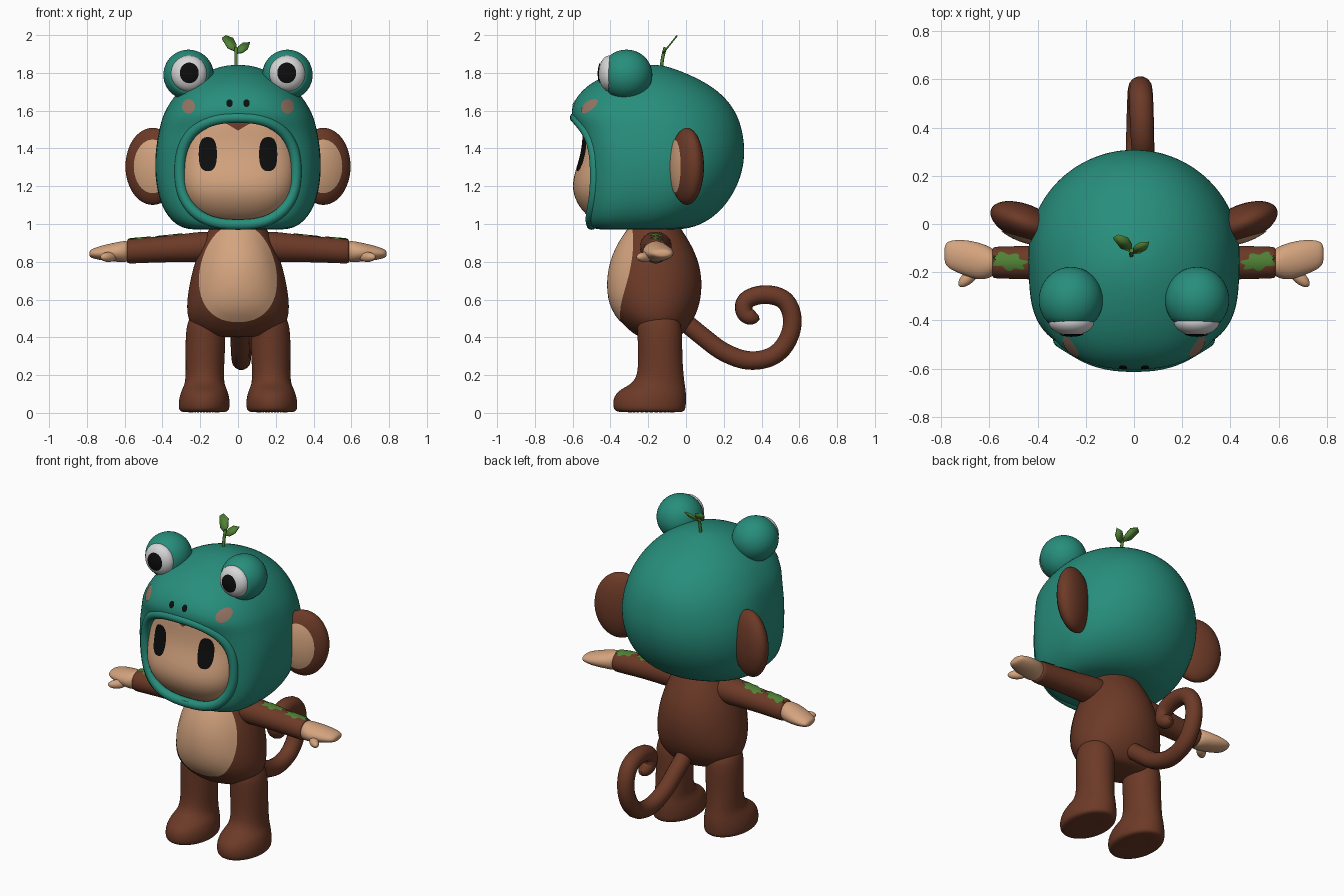
import bpy, bmesh, math
from mathutils import Matrix, Vector
from mathutils.bvhtree import BVHTree

if "Cube" in bpy.data.objects:
    bpy.data.objects.remove(bpy.data.objects["Cube"])


def material(name, rgb):
    m = bpy.data.materials.new(name)
    m.use_nodes = True
    m.diffuse_color = (*rgb, 1)
    m.node_tree.nodes["Principled BSDF"].inputs["Base Color"].default_value = (*rgb, 1)
    return m


TEAL = material("teal", (0.02, 0.27, 0.2))
BROWN = material("brown", (0.15, 0.042, 0.02))
SKIN = material("tan skin", (0.66, 0.37, 0.21))
BLACK = material("black", (0.004, 0.004, 0.004))
WHITE = material("eye white", (0.68, 0.68, 0.68))
BLUSH = material("blush", (0.3, 0.18, 0.13))
GREEN = material("leaf green", (0.08, 0.22, 0.035))
SIDES = (("left", 1), ("right", -1))


def select(ob):
    bpy.ops.object.select_all(action="DESELECT")
    ob.select_set(True)
    bpy.context.view_layer.objects.active = ob


def smooth(ob):
    select(ob)
    bpy.ops.object.shade_smooth_by_angle(angle=math.radians(50))


def make(name, bm, mat, subdiv=0):
    bmesh.ops.recalc_face_normals(bm, faces=bm.faces)
    me = bpy.data.meshes.new(name)
    bm.to_mesh(me)
    bm.free()
    ob = bpy.data.objects.new(name, me)
    bpy.context.collection.objects.link(ob)
    me.materials.append(mat)
    if subdiv:
        select(ob)
        ob.modifiers.new("round", "SUBSURF").levels = subdiv
        bpy.ops.object.modifier_apply(modifier="round")
    smooth(ob)
    return ob


def power(v, n):
    return math.copysign(abs(v) ** (2 / n), v)


def loft(name, mat, rings, matrix=Matrix(), seg=28):
    """Rings are (height, half width, front y, back y, optional front squareness)."""
    bm = bmesh.new()
    loops = []
    for z, w, yf, yb, *n in rings:
        loop = []
        for i in range(seg):
            a = math.tau * i / seg
            e = n[0] if n and math.sin(a) < 0 else 2
            p = Vector((w * power(math.cos(a), e),
                        (yf + yb) / 2 + (yb - yf) / 2 * power(math.sin(a), e), z))
            loop.append(bm.verts.new(matrix @ p))
        loops.append(loop)
    for a, b in zip(loops, loops[1:]):
        for i in range(seg):
            bm.faces.new((a[i - 1], a[i], b[i], b[i - 1]))
    bm.faces.new(loops[0])
    bm.faces.new(loops[-1])
    return make(name, bm, mat, 2)


def ball(name, mat, center, size, turn=0, flat_y=None):
    bm = bmesh.new()
    m = Matrix.Translation(center) @ Matrix.Rotation(turn, 4, "Z") @ Matrix.Diagonal((*size, 1))
    bmesh.ops.create_uvsphere(bm, u_segments=40, v_segments=24, radius=1, matrix=m)
    if flat_y is not None:
        for v in bm.verts:
            v.co.y = max(v.co.y, flat_y)
    return make(name, bm, mat)


def tree(ob):
    return BVHTree.FromObject(ob, bpy.context.evaluated_depsgraph_get())


def decal(name, mat, target, center, size, shape=lambda a: (math.cos(a), math.sin(a)), down=False):
    """Thin painted patch laid on a surface, seen from the front or from above."""
    bvh, bm, seg, steps = tree(target), bmesh.new(), 40, 8
    ray = Vector((0, 0, -1)) if down else Vector((0, 1, 0))

    def point(u, v):
        start = Vector((u, v, 3)) if down else Vector((u, -3, v))
        hit = bvh.ray_cast(start, ray)[0] or bvh.find_nearest(start + ray * 2.7)[0]
        return bm.verts.new(hit - ray * 0.005)

    mid, last = point(*center), None
    for k in range(1, steps + 1):
        ring = []
        for i in range(seg):
            u, v = shape(math.tau * i / seg)
            ring.append(point(center[0] + u * size[0] * k / steps, center[1] + v * size[1] * k / steps))
        for i in range(seg):
            bm.faces.new((last[i - 1], last[i], ring[i], ring[i - 1]) if last else (mid, ring[i], ring[i - 1]))
        last = ring
    ob = make(name, bm, mat)
    # keep open patches facing the viewer
    if sum((p.normal.dot(ray) * p.area for p in ob.data.polygons)) > 0:
        ob.data.flip_normals()
    return ob


def tube(name, mat, points, radius, radii=None, cyclic=False, kind="NURBS"):
    cu = bpy.data.curves.new(name, "CURVE")
    cu.dimensions, cu.bevel_depth, cu.bevel_resolution = "3D", radius, 5
    cu.use_fill_caps = True
    sp = cu.splines.new(kind)
    sp.points.add(len(points) - 1)
    for i, (q, p) in enumerate(zip(sp.points, points)):
        q.co = (*p, 1)
        q.radius = radii[i] if radii else 1
    sp.use_cyclic_u, sp.use_endpoint_u, sp.order_u, sp.resolution_u = cyclic, True, 3, 8
    ob = bpy.data.objects.new(name, cu)
    bpy.context.collection.objects.link(ob)
    cu.materials.append(mat)
    select(ob)
    bpy.ops.object.convert(target="MESH")
    smooth(bpy.context.object)
    return bpy.context.object


# Hood with a face opening and rolled rim
hood = loft("hood", TEAL, [
    (0.97, 0.2, -0.42, -0.1, 3), (0.972, 0.29, -0.5, 0.02, 3.5), (1.02, 0.36, -0.53, 0.13, 3.5),
    (1.1, 0.41, -0.535, 0.215, 3.5), (1.2, 0.435, -0.535, 0.275, 3.5), (1.3, 0.443, -0.535, 0.307, 3.5),
    (1.4, 0.438, -0.54, 0.315, 3.5), (1.5, 0.42, -0.57, 0.3, 3), (1.56, 0.405, -0.605, 0.28, 2.7),
    (1.61, 0.382, -0.61, 0.255, 2.5), (1.67, 0.345, -0.585, 0.21, 2.4), (1.74, 0.28, -0.52, 0.125, 2.2),
    (1.8, 0.185, -0.4, 0, 2), (1.835, 0.09, -0.28, -0.1, 2), (1.842, 0.03, -0.21, -0.15, 2)])


def opening(a, grow=0.0):
    return ((0.29 + grow) * power(math.cos(a), 2.5), 1.28 + (0.265 + grow) * power(math.sin(a), 2.4))


hood_tree = tree(hood)
rim_points = []
for i in range(64):
    x, z = opening(math.tau * i / 64, 0.018)
    hit = hood_tree.ray_cast(Vector((x, -3, z)), Vector((0, 1, 0)))[0]
    rim_points.append((x, (hit.y if hit else -0.45) + 0.012, z))
bm = bmesh.new()
outline = bm.faces.new([bm.verts.new((x, -1, z)) for x, z in (opening(math.tau * i / 64) for i in range(64))])
ext = bmesh.ops.extrude_face_region(bm, geom=[outline])
bmesh.ops.translate(bm, vec=(0, 0.6, 0), verts=[v for v in ext["geom"] if isinstance(v, bmesh.types.BMVert)])
cutter = make("opening_cutter", bm, TEAL)
cutter.hide_render = True
select(hood)
mod = hood.modifiers.new("opening", "BOOLEAN")
mod.operation, mod.solver, mod.object = "DIFFERENCE", "EXACT", cutter
bpy.ops.object.modifier_apply(modifier="opening")
bpy.data.objects.remove(cutter)
smooth(hood)
tube("hood_rim", TEAL, rim_points, 0.028, cyclic=True, kind="POLY")

# Face
face = loft("face", SKIN, [
    (1.0, 0.1, -0.43, -0.25, 2.5), (1.02, 0.2, -0.5, -0.2, 2.5), (1.09, 0.27, -0.57, -0.2, 2.5),
    (1.18, 0.305, -0.607, -0.2, 2.5), (1.27, 0.313, -0.592, -0.2, 2.5), (1.36, 0.313, -0.56, -0.2, 2.5),
    (1.46, 0.313, -0.547, -0.2, 2.5), (1.56, 0.3, -0.547, -0.2, 2.5), (1.59, 0.2, -0.5, -0.25, 2.5)])
decal("hair_peak", BROWN, face, (0, 1.545), (0.085, 0.05),
      lambda a: (math.cos(a), math.sin(a) if math.sin(a) > 0 else abs(math.cos(a)) - 1))
decal("nostril_left", BLACK, hood, (0.045, 1.64), (0.017, 0.02))
decal("nostril_right", BLACK, hood, (-0.045, 1.64), (0.017, 0.02))

# Torso and belly
torso = loft("torso", BROWN, [
    (0.4, 0.1, -0.22, -0.06), (0.41, 0.19, -0.27, -0.02), (0.46, 0.25, -0.325, 0.02), (0.52, 0.272, -0.38, 0.055),
    (0.6, 0.272, -0.412, 0.08), (0.7, 0.255, -0.418, 0.087), (0.8, 0.23, -0.402, 0.07),
    (0.9, 0.19, -0.36, 0.025), (0.98, 0.15, -0.3, -0.03), (1.05, 0.12, -0.26, -0.07)])
decal("belly", SKIN, torso, (0, 0.74), (0.205, 0.26),
      lambda a: (power(math.cos(a), 2.3) * (1 - 0.14 * math.sin(a)), math.sin(a)))

# Arm axis runs sideways, dropping slightly towards the hand
for side, s in SIDES:
    across = Matrix(((0, 0, s, 0), (0, 1, 0, 0), (1, 0, -0.06, 0.89), (0, 0, 0, 1)))
    arm = loft(side + "_arm", BROWN, [
        (0.06, 0.05, -0.21, -0.1), (0.15, 0.085, -0.25, -0.07), (0.26, 0.077, -0.24, -0.08),
        (0.4, 0.068, -0.23, -0.09), (0.57, 0.066, -0.227, -0.093), (0.588, 0.063, -0.224, -0.096),
        (0.59, 0.04, -0.2, -0.12)], across)
    loft(side + "_hand", SKIN, [
        (0.57, 0.04, -0.2, -0.12), (0.59, 0.06, -0.222, -0.097), (0.64, 0.052, -0.235, -0.077),
        (0.7, 0.044, -0.215, -0.065), (0.75, 0.032, -0.195, -0.066), (0.78, 0.022, -0.175, -0.075),
        (0.787, 0.01, -0.15, -0.1)], across)
    ball(side + "_thumb", SKIN, (0.685 * s, -0.22, 0.825), (0.055, 0.026, 0.026), -0.75 * s)
    for n, x in enumerate((0.36, 0.52)):
        decal(f"{side}_arm_leaf_{n + 1}", GREEN, arm, (x * s, -0.155), (0.07, 0.034),
              lambda a: (math.cos(a) * (1 + 0.18 * math.sin(7 * a)),
                         math.sin(a) * (1 + 0.2 * math.sin(7 * a)) + 0.3 * s * math.cos(a)), True)

    # Leg and foot
    loft(side + "_leg", BROWN, [
        (0.004, 0.06, -0.28, -0.08), (0.002, 0.125, -0.37, -0.01), (0.025, 0.137, -0.387, 0),
        (0.075, 0.135, -0.388, 0.002), (0.12, 0.122, -0.36, 0), (0.15, 0.106, -0.29, -0.006),
        (0.2, 0.101, -0.256, -0.012), (0.3, 0.104, -0.253, -0.02), (0.42, 0.107, -0.258, -0.018),
        (0.5, 0.095, -0.26, -0.03), (0.54, 0.05, -0.2, -0.1)],
        Matrix.Translation((0.172 * s, 0, 0)) @ Matrix(((1, 0, -0.02 * s, 0), (0, 1, 0, 0), (0, 0, 1, 0), (0, 0, 0, 1)))
        @ Matrix.Translation((0.008 * s, 0, 0)))

    # Ear
    ear = ball(side + "_ear", BROWN, (0.452 * s, 0.005, 1.305), (0.152, 0.076, 0.204), 0.38 * s)
    decal(side + "_inner_ear", SKIN, ear, (0.452 * s, 1.305), (0.1, 0.142))

    # Hood eye, pupil and blush; face eye
    ball(side + "_hood_eye", TEAL, (0.262 * s, -0.315, 1.79), (0.133, 0.137, 0.133), 0, -0.41)
    white = ball(side + "_eye_white", WHITE, (0.26 * s, -0.405, 1.797), (0.095, 0.058, 0.095))
    decal(side + "_pupil", BLACK, white, (0.258 * s, 1.8), (0.05, 0.055))
    decal(side + "_blush", BLUSH, hood, (0.262 * s, 1.623), (0.034, 0.038))
    decal(side + "_face_eye", BLACK, face, (0.16 * s, 1.37), (0.048, 0.09),
          lambda a: (power(math.cos(a), 2.6), power(math.sin(a), 2.6)))

# Curled tail
path = [(-0.03, 0.5), (0.08, 0.41), (0.2, 0.315), (0.35, 0.265), (0.5, 0.31), (0.575, 0.46), (0.54, 0.6),
        (0.42, 0.635), (0.305, 0.6), (0.305, 0.52), (0.365, 0.5), (0.385, 0.505)]
tube("tail", BROWN, [(0.005 + 0.004 * i, y, z) for i, (y, z) in enumerate(path)], 0.05,
     [1, 1, 1, 1, 1, 1, 1, 1, 0.95, 0.9, 0.8, 0.25])

# Sprout on top: stem and two leaves leaning back
tube("sprout_stem", GREEN, [(-0.01, -0.13, 1.81), (-0.012, -0.13, 1.87), (-0.01, -0.11, 1.935)], 0.009)
leaves = {
    "sprout_leaf_right": [(-0.012, 1.915), (-0.055, 1.935), (-0.086, 1.985), (-0.065, 2.0), (-0.025, 1.985), (-0.008, 1.95)],
    "sprout_leaf_left": [(-0.01, 1.905), (0.0, 1.94), (0.025, 1.96), (0.063, 1.963), (0.052, 1.93), (0.025, 1.91)]}
for name, pts in leaves.items():
    bm = bmesh.new()
    bm.faces.new([bm.verts.new((x, -0.13 + (z - 1.9) * 0.8, z)) for x, z in pts])
    leaf = make(name, bm, GREEN)
    leaf.modifiers.new("thickness", "SOLIDIFY").thickness = 0.008
